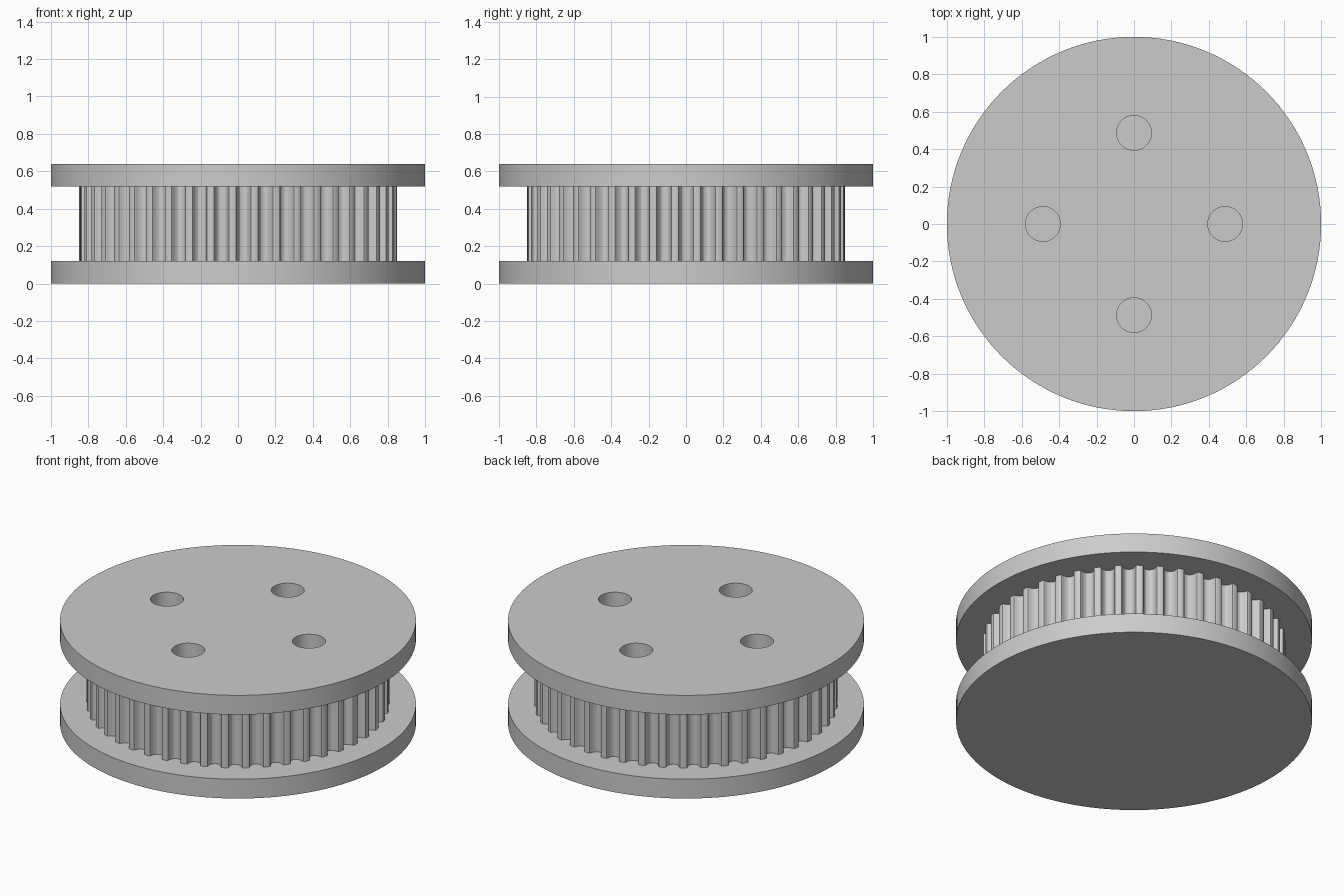
import bpy, bmesh, math

if "Cube" in bpy.data.objects:
    bpy.data.objects.remove(bpy.data.objects["Cube"])

TEETH = 45
CORE_R = 0.851
Z0, Z1, TOP = 0.12, 0.52, 0.64
HOLE_R, HOLE_POS, HOLE_FLOOR = 0.093, 0.487, 0.32

grey = bpy.data.materials.new("grey")
grey.diffuse_color = (0.6, 0.6, 0.6, 1)
grey.use_nodes = True
grey.node_tree.nodes["Principled BSDF"].inputs["Base Color"].default_value = grey.diffuse_color


def prism(name, outline, z0, z1):
    """Extrude a closed 2D outline between two heights."""
    bm = bmesh.new()
    face = bm.faces.new([bm.verts.new((x, y, z0)) for x, y in outline])
    ext = bmesh.ops.extrude_face_region(bm, geom=[face])
    verts = [v for v in ext["geom"] if isinstance(v, bmesh.types.BMVert)]
    bmesh.ops.translate(bm, verts=verts, vec=(0, 0, z1 - z0))
    bmesh.ops.recalc_face_normals(bm, faces=bm.faces)
    mesh = bpy.data.meshes.new(name)
    bm.to_mesh(mesh)
    bm.free()
    mesh.materials.append(grey)
    obj = bpy.data.objects.new(name, mesh)
    bpy.context.collection.objects.link(obj)
    return obj


def circle(r, n, cx=0, cy=0):
    return [(cx + r * math.cos(2 * math.pi * i / n),
             cy + r * math.sin(2 * math.pi * i / n)) for i in range(n)]


# Half of one belt groove: (sideways offset, depth)
half = [(0.0462, 0), (0.0396, 0.0025), (0.0361, 0.0087), (0.0345, 0.0163),
        (0.0285, 0.0306), (0.0188, 0.0413), (0.0065, 0.0461)]
groove = [(-s, d) for s, d in half] + [(0, 0.0467)] + half[::-1]
mouth = math.sqrt(CORE_R ** 2 - half[0][0] ** 2)

# Toothed core outline: the groove repeated around the circle
outline = []
for i in range(TEETH):
    a = 2 * math.pi * i / TEETH
    for s, d in groove:
        r = mouth - d
        outline.append((r * math.cos(a) - s * math.sin(a),
                        r * math.sin(a) + s * math.cos(a)))
    m = a + math.pi / TEETH
    outline.append((CORE_R * math.cos(m), CORE_R * math.sin(m)))

bottom_flange = prism("bottom_flange", circle(1, 128), 0, Z0)
toothed_core = prism("toothed_core", outline, Z0, Z1)
top_flange = prism("top_flange", circle(1, 128), Z1, TOP)

# Four blind bolt holes
for k in range(4):
    a = k * math.pi / 2
    cutter = prism("hole_cutter", circle(HOLE_R, 40, HOLE_POS * math.cos(a),
                                         HOLE_POS * math.sin(a)),
                   HOLE_FLOOR, TOP + 0.1)
    cutter.hide_render = True
    cutter.hide_set(True)
    for part in (top_flange, toothed_core):
        mod = part.modifiers.new("bolt_hole", 'BOOLEAN')
        mod.operation = 'DIFFERENCE'
        mod.solver = 'EXACT'
        mod.object = cutter

# Apply the cuts, remove the cutters, then shade smooth with sharp rims
for part in (bottom_flange, toothed_core, top_flange):
    bpy.ops.object.select_all(action='DESELECT')
    part.select_set(True)
    bpy.context.view_layer.objects.active = part
    for mod in list(part.modifiers):
        bpy.ops.object.modifier_apply(modifier=mod.name)
    bpy.ops.object.shade_smooth_by_angle(angle=math.radians(25))
for obj in [o for o in bpy.data.objects if o.name.startswith("hole_cutter")]:
    bpy.data.objects.remove(obj)
